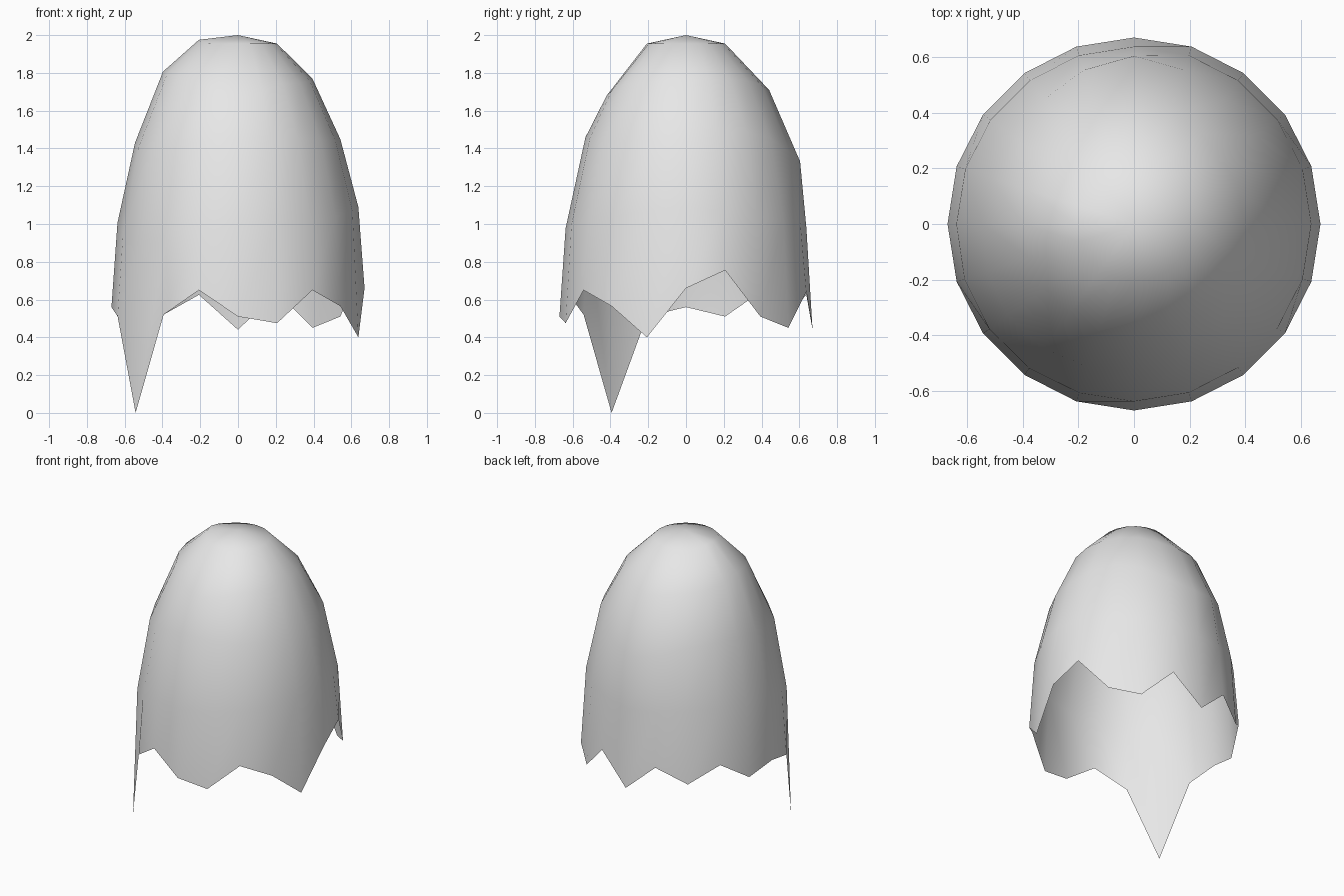
import bpy
import bmesh
from math import cos, sin, radians, exp

cube = bpy.data.objects.get("Cube")
if cube:
    bpy.data.objects.remove(cube, do_unlink=True)

SIDES = 20
RADIUS = 0.67
APEX = 2.0

# Jagged rim heights, counterclockwise from +x
rim_heights = [0.66, 0.755, 0.51, 0.45, 0.64, 0.44, 0.625, 0.52, 0.64, 0.51,
               0.56, 0.51, 0.0, 0.52, 0.65, 0.51, 0.475, 0.65, 0.565, 0.40]

# Height of each ring above the rim, from low to high
ring_heights = [1.03, 1.44, 1.77, 1.955]

# Gentle dents and bulges: (side, ring, outward shift, upward shift)
bulges = [
    (0, 0, 0.0, 0.06),
    (2, 1, 0.0, 0.05),
    (5, 0, 0.0, -0.05),
    (5, 1, 0.062, -0.11),
    (5, 2, 0.046, -0.06),
    (8, 2, 0.02, -0.02),
    (10, 2, 0.0, 0.04),
    (10, 3, 0.0, 0.02),
    (12, 0, 0.005, -0.14),
    (12, 1, 0.02, -0.06),
    (15, 0, 0.0, -0.05),
    (15, 1, -0.01, 0.02),
    (15, 2, 0.026, -0.09),
    (18, 2, 0.01, -0.02),
]


def ring_point(side, ring):
    """Radius and height of a shell point, with nearby bulges blended in."""
    radius = RADIUS * cos(radians(18 * (ring + 1)))
    height = ring_heights[ring]
    for centre, level, outward, upward in bulges:
        if level == ring:
            gap = abs(side - centre)
            gap = min(gap, SIDES - gap)
            weight = exp(-(gap / 1.5) ** 2)
            radius += outward * weight
            height += upward * weight
    return radius, height


def add_vertex(bm, side, radius, height):
    angle = radians(360 / SIDES * side)
    return bm.verts.new((radius * cos(angle), radius * sin(angle), height))


# Shell material
shell_grey = bpy.data.materials.new("shell_grey")
shell_grey.use_nodes = True
colour = (0.8, 0.8, 0.8, 1.0)
shell_grey.diffuse_color = colour
for node in shell_grey.node_tree.nodes:
    if node.type == 'BSDF_PRINCIPLED':
        node.inputs["Base Color"].default_value = colour

# Broken eggshell: one thin open sheet, rim first, then rings up to the tip
bm = bmesh.new()
rows = [[add_vertex(bm, s, RADIUS, rim_heights[s]) for s in range(SIDES)]]
for ring in range(len(ring_heights)):
    rows.append([add_vertex(bm, s, *ring_point(s, ring)) for s in range(SIDES)])
tip = bm.verts.new((0, 0, APEX))

for low, high in zip(rows, rows[1:]):
    for s in range(SIDES):
        n = (s + 1) % SIDES
        bm.faces.new((low[s], low[n], high[n], high[s]))
for s in range(SIDES):
    bm.faces.new((rows[-1][s], rows[-1][(s + 1) % SIDES], tip))
for face in bm.faces:
    face.smooth = True

mesh = bpy.data.meshes.new("broken_shell")
bm.to_mesh(mesh)
bm.free()
mesh.materials.append(shell_grey)
shell = bpy.data.objects.new("broken_shell", mesh)
bpy.context.collection.objects.link(shell)
